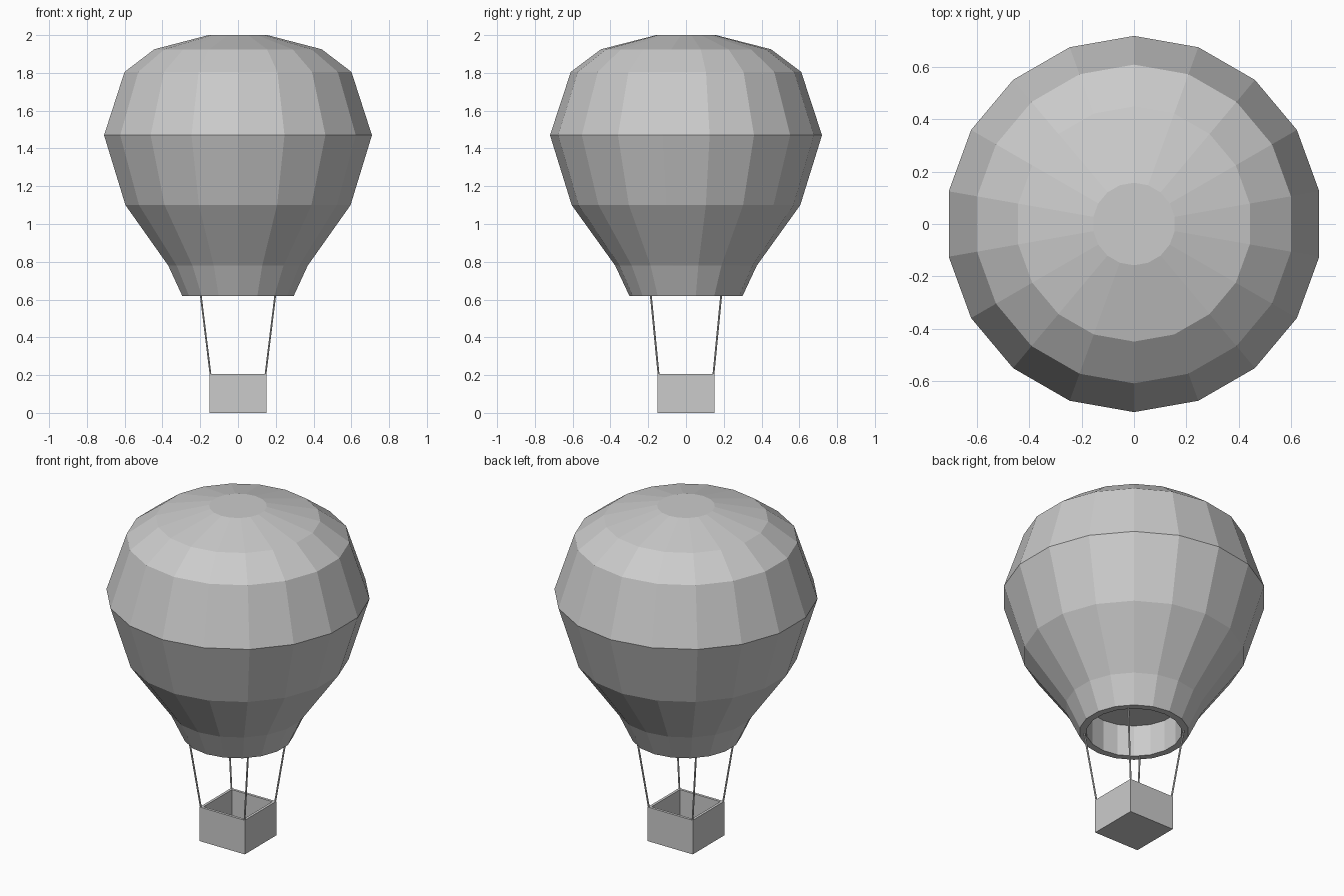
import bpy
import bmesh
from math import sin, cos, radians
from mathutils import Vector

default_cube = bpy.data.objects.get("Cube")
if default_cube:
    bpy.data.objects.remove(default_cube, do_unlink=True)

SIDES = 18

grey = bpy.data.materials.new("light grey")
grey.use_nodes = True
grey.diffuse_color = (0.6, 0.6, 0.6, 1)
grey.node_tree.nodes["Principled BSDF"].inputs["Base Color"].default_value = (0.6, 0.6, 0.6, 1)


def add_object(name, bm):
    bmesh.ops.recalc_face_normals(bm, faces=bm.faces[:])
    mesh = bpy.data.meshes.new(name)
    bm.to_mesh(mesh)
    bm.free()
    mesh.materials.append(grey)
    obj = bpy.data.objects.new(name, mesh)
    bpy.context.collection.objects.link(obj)
    return obj


def lathe(name, profile):
    """Closed solid turned round z, capped at both ends of the profile."""
    bm = bmesh.new()
    rings = []
    for radius, z in profile:
        angles = [radians(90 + 360 * i / SIDES) for i in range(SIDES)]
        rings.append([bm.verts.new((radius * cos(a), radius * sin(a), z)) for a in angles])
    for low, high in zip(rings, rings[1:]):
        for i in range(SIDES):
            j = (i + 1) % SIDES
            bm.faces.new((low[i], low[j], high[j], high[i]))
    bm.faces.new(rings[0])
    bm.faces.new(rings[-1])
    return add_object(name, bm)


def rope(name, start, end, radius=0.005):
    start, end = Vector(start), Vector(end)
    axis = end - start
    bm = bmesh.new()
    bmesh.ops.create_cone(bm, cap_ends=True, segments=6, radius1=radius,
                          radius2=radius, depth=axis.length)
    obj = add_object(name, bm)
    obj.rotation_mode = "QUATERNION"
    obj.rotation_quaternion = axis.to_track_quat("Z", "Y")
    obj.location = (start + end) / 2


# Envelope: recessed burner mouth, flat rim, faceted balloon, flat crown
lathe("envelope", [
    (0.26, 0.81), (0.26, 0.62), (0.30, 0.62), (0.375, 0.78), (0.605, 1.10),
    (0.72, 1.47), (0.61, 1.805), (0.45, 1.925), (0.158, 2.0),
])

# Basket: open box with thin walls
bm = bmesh.new()
bmesh.ops.create_cube(bm, size=1)
for v in bm.verts:
    v.co = (v.co.x * 0.30, v.co.y * 0.30, (v.co.z + 0.5) * 0.205)
top = max(bm.faces, key=lambda f: f.calc_center_median().z)
bmesh.ops.inset_region(bm, faces=[top], thickness=0.022)
floor = bmesh.ops.extrude_face_region(bm, geom=[top])["geom"]
bmesh.ops.translate(bm, vec=(0, 0, -0.18),
                    verts=[g for g in floor if isinstance(g, bmesh.types.BMVert)])
if top.is_valid:
    bmesh.ops.delete(bm, geom=[top], context="FACES_ONLY")
add_object("basket", bm)

# Four ropes from the basket corners to the mouth rim
for sx, side in ((1, "left"), (-1, "right")):
    for sy, end in ((-1, "front"), (1, "back")):
        rope(f"{end}_{side}_rope", (sx * 0.144, sy * 0.144, 0.19),
             (sx * 0.198, sy * 0.187, 0.63))
